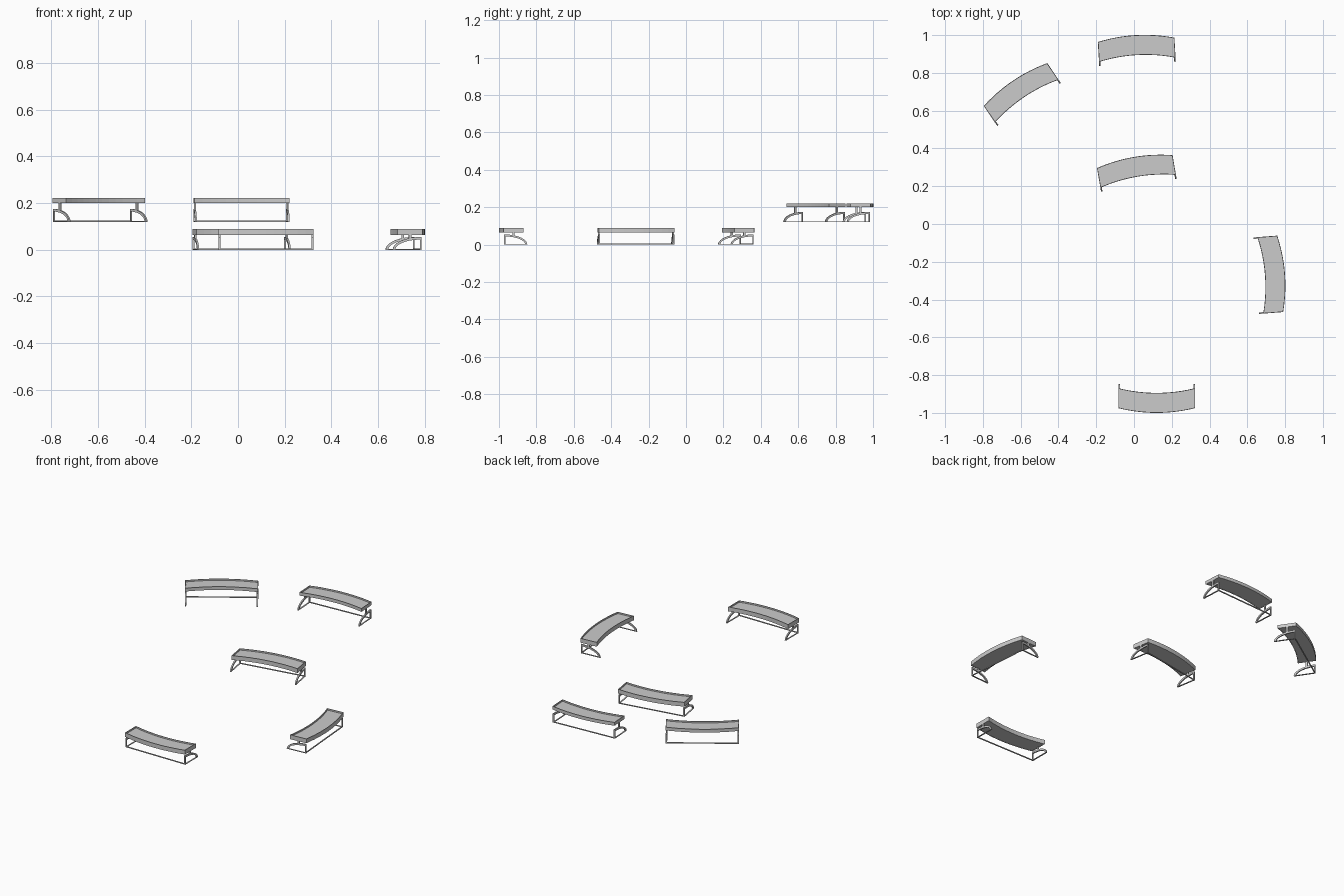
import bpy, bmesh, math
from mathutils import Matrix, Vector

if "Cube" in bpy.data.objects:
    bpy.data.objects.remove(bpy.data.objects["Cube"])

HALF, SAG, DEPTH = 0.203, 0.025, 0.106   # half length, bow of the arc, seat depth
N = 12                                   # segments along the curve
TOE, POST, FOOT = 0.004, -0.028, -0.152  # bar half width, outer and inner leg lines
ARC_H, ARC_T = 0.055, 0.011              # leg arc height and thickness
RADIUS = (HALF ** 2 + SAG ** 2) / (2 * SAG)


def bow(u):
    return math.sqrt(RADIUS ** 2 - u * u) - RADIUS


def outline(inset):
    us = [(-1 + 2 * i / N) * (HALF - inset) for i in range(N + 1)]
    outer = [(u, bow(u) - inset) for u in us]
    inner = [(u, bow(u) - DEPTH + inset) for u in us]
    return outer, inner


def add_object(name, bm, matrix):
    bmesh.ops.recalc_face_normals(bm, faces=bm.faces)
    me = bpy.data.meshes.new(name)
    bm.to_mesh(me)
    bm.free()
    ob = bpy.data.objects.new(name, me)
    ob.matrix_world = matrix
    bpy.context.collection.objects.link(ob)
    return ob


def box(bm, lo, hi):
    lo, hi = Vector(lo), Vector(hi)
    m = Matrix.Translation((lo + hi) / 2) @ Matrix.Diagonal((*(hi - lo), 1))
    bmesh.ops.create_cube(bm, size=1, matrix=m)


def strip_solid(bm, side_a, side_b, lift, closed=False):
    """Solid between two matching point rows, thickened along lift."""
    a = [bm.verts.new(p) for p in side_a]
    b = [bm.verts.new(p) for p in side_b]
    n = len(a)
    faces = [bm.faces.new((a[i], a[(i + 1) % n], b[(i + 1) % n], b[i]))
             for i in range(n if closed else n - 1)]
    ext = bmesh.ops.extrude_face_region(bm, geom=faces, use_keep_orig=True)
    moved = [g for g in ext["geom"] if isinstance(g, bmesh.types.BMVert)]
    bmesh.ops.translate(bm, verts=moved, vec=lift)


def bench(tag, x, y, angle, base, seat_z, seat_top):
    mat = Matrix.Translation((x, y, base)) @ Matrix.Rotation(math.radians(angle), 4, 'Z')

    # thin raised rim around the seat
    bm = bmesh.new()
    o, i = outline(0)
    o2, i2 = outline(0.004)
    ring = [(*p, seat_z) for p in o + i[::-1]]
    ring2 = [(*p, seat_z) for p in o2 + i2[::-1]]
    strip_solid(bm, ring, ring2, (0, 0, seat_top - seat_z), closed=True)
    add_object(tag + "_seat_rim", bm, mat)

    # recessed seat panel
    bm = bmesh.new()
    low = seat_z + 0.001
    strip_solid(bm, [(*p, low) for p in o2], [(*p, low) for p in i2],
                (0, 0, seat_top - 0.009 - low))
    add_object(tag + "_seat_panel", bm, mat)

    # end frames: post, floor bar, quarter arc and stub
    bm = bmesh.new()
    span = POST - FOOT
    for side in (-1, 1):
        u = side * (HALF - TOE)
        box(bm, (u - TOE, POST - 0.006, 0), (u + TOE, POST, ARC_H))
        box(bm, (u - TOE, FOOT, 0), (u + TOE, POST, 0.003))
        angs = [math.pi / 2 * k / 10 for k in range(11)]
        rows = [[(u - TOE, POST - (span - t) * math.cos(a), (ARC_H - t) * math.sin(a))
                 for a in angs] for t in (0, ARC_T)]
        strip_solid(bm, rows[0], rows[1], (2 * TOE, 0, 0))
        box(bm, (u - TOE, -0.083, 0.042), (u + TOE, -0.072, seat_z + 0.001))
    add_object(tag + "_end_frames", bm, mat)

    # long rail on the floor between the posts
    bm = bmesh.new()
    box(bm, (-HALF + TOE, POST - 0.006, 0), (HALF - TOE, POST, 0.005))
    add_object(tag + "_floor_rail", bm, mat)


# ground-level benches
LOW = (0.0, 0.064, 0.09)
bench("front_bench", 0.12, -1.0, 180, *LOW)
bench("right_bench", 0.799, -0.262, -85.6, *LOW)
bench("middle_bench", 0.0, 0.355, 9.7, *LOW)

# raised benches
HIGH = (0.12, 0.081, 0.101)
bench("rear_bench", 0.01, 1.0, 3.2, *HIGH)
bench("left_bench", -0.641, 0.759, 34, *HIGH)
